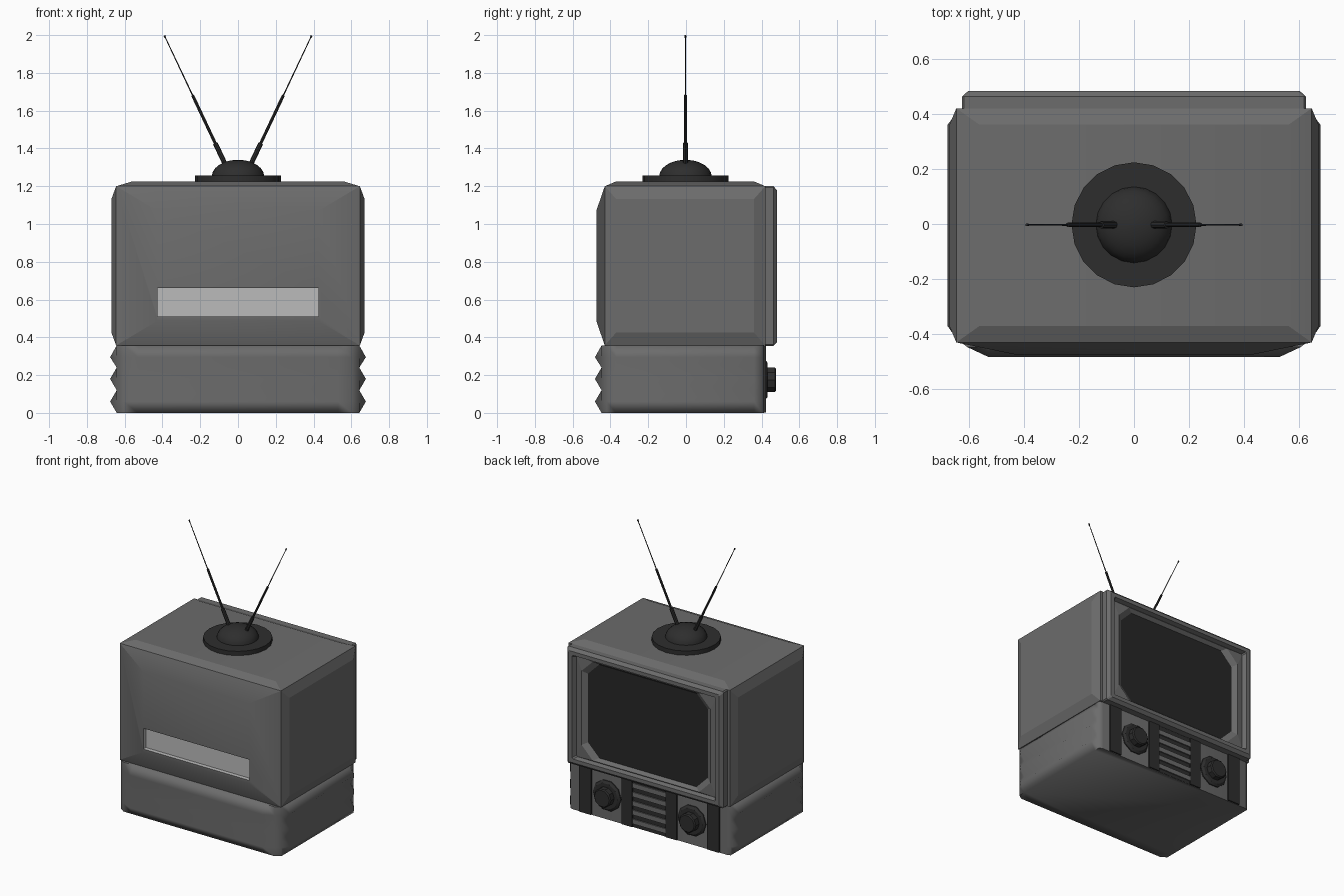
import bpy, bmesh, math
from mathutils import Vector, Matrix

if "Cube" in bpy.data.objects:
    bpy.data.objects.remove(bpy.data.objects["Cube"])


def material(name, v):
    m = bpy.data.materials.new(name)
    m.diffuse_color = (v, v, v, 1)
    m.use_nodes = True
    m.node_tree.nodes["Principled BSDF"].inputs["Base Color"].default_value = m.diffuse_color
    return m


GREY = material("casing grey", 0.15)
DARK = material("dark plastic", 0.027)
GLASS = material("screen black", 0.02)
LIGHT = material("light grey", 0.5)


def finish(bm, name, mats, angle=None):
    bmesh.ops.recalc_face_normals(bm, faces=bm.faces)
    me = bpy.data.meshes.new(name)
    bm.to_mesh(me)
    bm.free()
    for m in mats:
        me.materials.append(m)
    ob = bpy.data.objects.new(name, me)
    bpy.context.collection.objects.link(ob)
    if angle:
        bpy.ops.object.select_all(action='DESELECT')
        ob.select_set(True)
        bpy.context.view_layer.objects.active = ob
        bpy.ops.object.shade_smooth_by_angle(angle=math.radians(angle))
    return ob


def cube(bm, lo, hi):
    lo, hi = Vector(lo), Vector(hi)
    mat = Matrix.Translation((lo + hi) / 2) @ Matrix.Diagonal((*(hi - lo), 1))
    bmesh.ops.create_cube(bm, size=1, matrix=mat)


def box(name, lo, hi, mat):
    bm = bmesh.new()
    cube(bm, lo, hi)
    return finish(bm, name, [mat])


def loft(bm, rings, caps=(True, True)):
    """Skin a list of closed rings; returns the last cap."""
    vs = [[bm.verts.new(p) for p in r] for r in rings]
    n = len(vs[0])
    for a, b in zip(vs, vs[1:]):
        for i in range(n):
            j = (i + 1) % n
            bm.faces.new((a[i], a[j], b[j], b[i]))
    if caps[0]:
        bm.faces.new(vs[0])
    return bm.faces.new(vs[-1]) if caps[1] else None


def turned(name, base, axis, profile, sides, mat, angle=35):
    """Lathe a (radius, distance) profile around an axis."""
    q = Vector(axis).to_track_quat('Z', 'Y')
    rings = [[Vector(base) + q @ Vector((r * math.cos(2 * math.pi * i / sides),
                                         r * math.sin(2 * math.pi * i / sides), d))
              for i in range(sides)] for r, d in profile]
    bm = bmesh.new()
    loft(bm, rings)
    return finish(bm, name, [mat], angle)


# casing: box with a raised pillow panel on the top, sides and front
bm = bmesh.new()
cube(bm, (-.645, -.43, .357), (.645, .42, 1.2))
bmesh.ops.recalc_face_normals(bm, faces=bm.faces)
front = None
for f in list(bm.faces):
    n = f.normal.copy()
    if n.y > .5 or n.z < -.5:
        continue
    scale, lift = Vector((.87, .86, .84)), .025
    if n.y < -.5:
        scale, lift = Vector((.66, 1, .69)), .045
    c = f.calc_center_median()
    new = bmesh.ops.extrude_discrete_faces(bm, faces=[f])['faces'][0]
    for v in new.verts:
        v.co = c + (v.co - c) * scale + n * lift
    if n.y < -.5:
        front = new
# light recessed slot in the front panel
for z in (.51, .66):
    faces = [f for f in bm.faces if all(v.co.y < -.474 for v in f.verts)]
    geom = faces + list({e for f in faces for e in f.edges}) + list({v for f in faces for v in f.verts})
    bmesh.ops.bisect_plane(bm, geom=geom, plane_co=(0, 0, z), plane_no=(0, 0, 1))
slot = [f for f in bm.faces if all(v.co.y < -.474 for v in f.verts)
        and .52 < f.calc_center_median().z < .65]
new = bmesh.ops.extrude_discrete_faces(bm, faces=slot)['faces'][0]
for v in new.verts:
    v.co.y += .03
for e in new.edges:
    for f in e.link_faces:
        f.material_index = 1
finish(bm, "casing", [GREY, LIGHT], 20)


# screen frame: lofted rounded rectangles stepping in to the glass
def oct_ring(hw, hz, c, y):
    pts = [(hw, hz - c), (hw - c, hz), (c - hw, hz), (-hw, hz - c),
           (-hw, c - hz), (c - hw, -hz), (hw - c, -hz), (hw, c - hz)]
    return [(x, y, .7775 + z) for x, z in pts]


bm = bmesh.new()
glass = loft(bm, [oct_ring(*r) for r in (
    (.625, .4225, .008, .415), (.625, .4225, .008, .462), (.603, .402, .008, .482),
    (.575, .375, .008, .482), (.56, .365, .008, .452), (.515, .358, .09, .458),
    (.48, .338, .09, .435))])
glass.material_index = 1
finish(bm, "screen_frame", [GREY, GLASS])

# ribbed base: ridges on three sides, tapered at the corners
rings = []
for z, o in ((0, 0), (.06, .035), (.12, 0), (.18, .035), (.24, 0), (.295, .035), (.357, 0)):
    half = [(.615, .413), (.642, .405), (.642 + o, .36), (.642 + o, -.37), (.642, -.42),
            (.605, -.447), (.53, -.447 - o)]
    rings.append([(x, y, z) for x, y in half] + [(-x, y, z) for x, y in reversed(half)])
bm = bmesh.new()
loft(bm, rings)
finish(bm, "ribbed_base", [GREY], 62)

# control panel: dark strips, knobs and a slatted speaker grille
for s, side in ((-1, "left"), (1, "right")):
    for label, a, b in (("inner", .134, .22), ("outer", .465, .56)):
        x0, x1 = sorted((s * a, s * b))
        box(f"{side}_{label}_strip", (x0, .40, .003), (x1, .424, .354), DARK)
    turned(f"{side}_knob", (s * .34, .41, .175), (0, 1, 0),
           [(.112, 0), (.112, .01), (.095, .022), (.068, .022), (.068, .06), (.06, .067)], 10, DARK)
box("grille_back", (-.134, .40, .003), (.134, .415, .354), DARK)
for i in range(5):
    z = .045 + i * .065
    box(f"grille_slat_{i + 1}", (-.134, .41, z - .017), (.134, .423, z + .017), GREY)

# antenna: disc, dome and two telescopic rods
turned("antenna_disc", (0, -.003, 1.222), (0, 0, 1), [(.227, 0), (.227, .034)], 20, DARK)
dome = [(.139 * math.cos(t), .03 + .088 * math.sin(t))
        for t in [i * math.pi / 12.5 for i in range(7)]]
turned("antenna_dome", (0, -.003, 1.222), (0, 0, 1), dome, 20, DARK, 50)
for s, side in ((-1, "left"), (1, "right")):
    start, end = Vector((s * .065, -.003, 1.31)), Vector((s * .39, -.003, 1.998))
    d = end - start
    L = d.length
    turned(f"{side}_antenna_rod", start, d,
           [(.013, 0), (.013, .17 * L), (.008, .17 * L), (.008, .54 * L), (.0035, .54 * L),
            (.0025, .98 * L), (.005, .985 * L), (.005, L)], 8, DARK)
